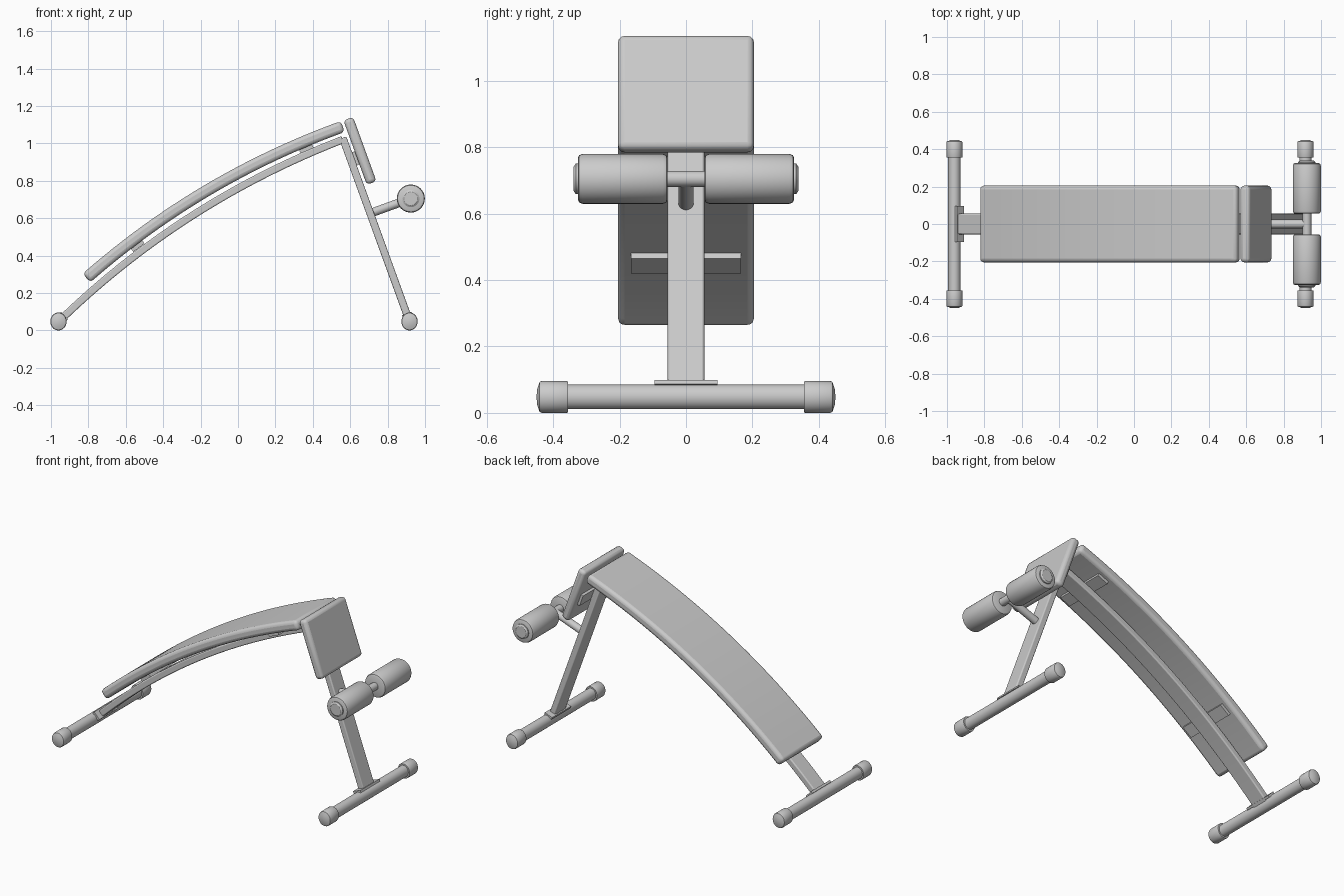
import bpy
import bmesh
from math import atan2, cos, sin, tau, radians
from mathutils import Vector, Matrix

cube = bpy.data.objects.get("Cube")
if cube:
    bpy.data.objects.remove(cube)

grey = bpy.data.materials.new("light_grey")
grey.use_nodes = True
COLOUR = (0.6, 0.6, 0.6, 1)
grey.diffuse_color = COLOUR
grey.node_tree.nodes["Principled BSDF"].inputs["Base Color"].default_value = COLOUR


def finish(name, bm, bevel=0, segments=3):
    """Turn a bmesh into a smooth-shaded object with an optional rounded edge."""
    bmesh.ops.recalc_face_normals(bm, faces=bm.faces)
    mesh = bpy.data.meshes.new(name)
    bm.to_mesh(mesh)
    bm.free()
    mesh.materials.append(grey)
    obj = bpy.data.objects.new(name, mesh)
    bpy.context.collection.objects.link(obj)
    if bevel:
        mod = obj.modifiers.new("rounded_edges", 'BEVEL')
        mod.width, mod.segments = bevel, segments
        mod.limit_method, mod.angle_limit = 'ANGLE', radians(40)
    bpy.ops.object.select_all(action='DESELECT')
    obj.select_set(True)
    bpy.context.view_layer.objects.active = obj
    bpy.ops.object.shade_smooth_by_angle(angle=radians(35))
    return obj


def arc(start, end, rise, t):
    """Point and unit normal on a shallow bow in the xz plane."""
    a, b = Vector(start), Vector(end)
    chord = b - a
    up = Vector((-chord.y, chord.x)).normalized()
    point = a + chord * t + up * 4 * rise * t * (1 - t)
    tangent = chord + up * 4 * rise * (1 - 2 * t)
    return point, Vector((-tangent.y, tangent.x)).normalized()


def bar(name, start, end, rise, thick, width, bevel, steps=1):
    """Rectangular bar swept along a bow."""
    bm = bmesh.new()
    rings = []
    for i in range(steps + 1):
        p, n = arc(start, end, rise, i / steps)
        ring = []
        for side, y in ((1, -1), (1, 1), (-1, 1), (-1, -1)):
            q = p + n * side * thick / 2
            ring.append(bm.verts.new((q.x, y * width / 2, q.y)))
        rings.append(ring)
    for a, b in zip(rings, rings[1:]):
        for k in range(4):
            bm.faces.new((a[k], a[k - 1], b[k - 1], b[k]))
    bm.faces.new(rings[0])
    bm.faces.new(rings[-1])
    return finish(name, bm, bevel)


def plate(name, centre, along, thick, length, width):
    """Thin mounting plate, with its length running in direction along."""
    half = Vector(along).normalized() * length / 2
    c = Vector(centre)
    return bar(name, c - half, c + half, 0, thick, width, 0)


def lathe(name, x, z, profile, squash=1, sides=32):
    """Turned part around an axis parallel to y; profile is (radius, y)."""
    bm = bmesh.new()
    rings = [[bm.verts.new((x + r * squash * cos(tau * k / sides), y,
                            z + r * sin(tau * k / sides)))
              for k in range(sides)] for r, y in profile]
    for a, b in zip(rings, rings[1:]):
        for k in range(sides):
            bm.faces.new((a[k], a[k - 1], b[k - 1], b[k]))
    bm.faces.new(rings[0])
    bm.faces.new(rings[-1])
    return finish(name, bm)


# Curved back pad and the bowed rail below it
PAD = ((-0.81, 0.28), (0.56, 1.09), 0.075)
RAIL = ((-0.945, 0.06), (0.56, 1.02), 0.09)
bar("back_pad", *PAD, 0.062, 0.41, 0.02, 40)
bar("main_rail", *RAIL, 0.04, 0.11, 0.007, 40)

# Mounting plates between back pad and rail
for name, t in (("lower", 0.2), ("upper", 0.86)):
    p, n = arc(*PAD, t)
    plate(name + "_pad_bracket", p - n * 0.04, (n.y, -n.x), 0.022, 0.075, 0.33)

# Sloping leg with the short seat pad
LEG_TOP, LEG_FOOT = Vector((0.56, 1.03)), Vector((0.905, 0.08))
down = (LEG_FOOT - LEG_TOP).normalized()
out = Vector((-down.y, down.x))
bar("rear_leg", LEG_TOP, LEG_FOOT, 0, 0.04, 0.11, 0.007)
seat = Vector((0.652, 0.96))
bar("seat_pad", seat - down * 0.183, seat + down * 0.183, 0, 0.055, 0.41, 0.02)
plate("seat_bracket", seat + down * 0.03 - out * 0.034, down, 0.018, 0.075, 0.33)

# Cross feet with end caps and the plates joining them to the frame
rail_dir = arc(*RAIL, 0)[1]
rail_dir = Vector((rail_dir.y, -rail_dir.x))
for name, x, lean in (("low", -0.96, rail_dir), ("high", 0.917, -down)):
    foot = Vector((x, 0.048))
    lathe(name + "_foot_tube", x, 0.048, ((0.037, -0.38), (0.037, 0.38)), 0.9)
    plate(name + "_foot_plate", foot + lean * 0.038, (lean.y, -lean.x),
          0.014, 0.055, 0.19)
    for side, s in (("left", 1), ("right", -1)):
        lathe(f"{name}_foot_cap_{side}", x, 0.048,
              [(r, s * y) for r, y in ((0.046, 0.355), (0.048, 0.36), (0.048, 0.435),
                                       (0.045, 0.441), (0.025, 0.448), (0.005, 0.45))], 0.91)

# Leg rollers on an axle
RX, RZ = 0.924, 0.705
lathe("roller_axle", RX, RZ, ((0.024, -0.3), (0.024, 0.3)))
for side, s in (("left", 1), ("right", -1)):
    lathe("foam_roller_" + side, RX, RZ,
          [(r, s * y) for r, y in ((0.062, 0.055), (0.071, 0.059), (0.075, 0.069),
                                   (0.075, 0.312), (0.071, 0.322), (0.062, 0.326))])
    lathe("roller_end_disc_" + side, RX, RZ,
          [(r, s * y) for r, y in ((0.046, 0.32), (0.046, 0.332), (0.036, 0.339))])

# Round arm from the leg to the axle
arm_end = Vector((RX, RZ))
arm_start = arm_end - out * (arm_end - LEG_TOP).dot(out)
middle, span = (arm_start + arm_end) / 2, arm_end - arm_start
bm = bmesh.new()
bmesh.ops.create_cone(bm, cap_ends=True, segments=24, radius1=0.023, radius2=0.023,
                      depth=span.length)
turn = Matrix.Rotation(atan2(span.x, span.y), 4, 'Y')
bmesh.ops.transform(bm, verts=bm.verts,
                    matrix=Matrix.Translation((middle.x, 0, middle.y)) @ turn)
finish("roller_arm", bm)
